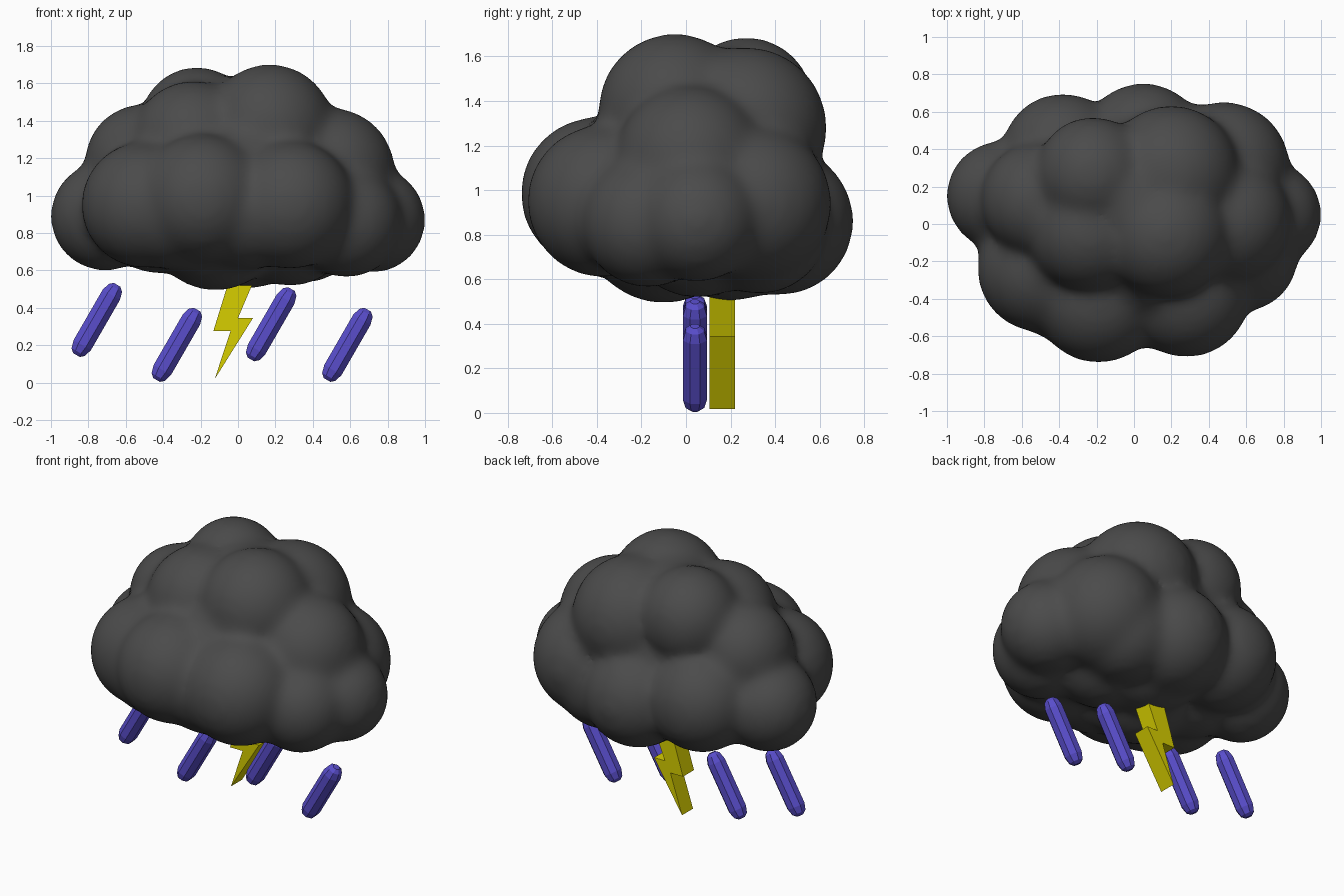
import bpy, bmesh, math
from mathutils import Matrix, Vector

if "Cube" in bpy.data.objects:
    bpy.data.objects.remove(bpy.data.objects["Cube"], do_unlink=True)


def material(name, rgb):
    m = bpy.data.materials.new(name)
    m.use_nodes = True
    m.diffuse_color = (*rgb, 1)
    m.node_tree.nodes["Principled BSDF"].inputs["Base Color"].default_value = (*rgb, 1)
    return m


def add_object(name, bm, mat):
    bmesh.ops.recalc_face_normals(bm, faces=bm.faces)
    mesh = bpy.data.meshes.new(name)
    bm.to_mesh(mesh)
    bm.free()
    mesh.materials.append(mat)
    ob = bpy.data.objects.new(name, mesh)
    bpy.context.collection.objects.link(ob)
    return ob


grey = material("storm grey", (0.07, 0.07, 0.07))
yellow = material("lightning yellow", (0.68, 0.62, 0.0))
blue = material("rain blue", (0.10, 0.075, 0.60))

# Cloud: overlapping puffs (x, y, z, radius) fused and softened
puffs = [
    # crown
    (0.17, -0.05, 1.36, 0.345), (0.20, 0.27, 1.28, 0.365),
    (-0.22, 0.27, 1.385, 0.305), (-0.24, -0.03, 1.28, 0.335),
    # shoulders
    (0.50, 0.02, 1.13, 0.34), (-0.51, 0.13, 1.18, 0.31),
    # ends
    (0.72, 0.05, 0.87, 0.285), (-0.71, 0.15, 0.89, 0.295),
    # front
    (-0.50, -0.24, 0.95, 0.34), (-0.19, -0.40, 0.985, 0.345),
    (0.28, -0.37, 0.95, 0.345), (0.58, -0.17, 0.86, 0.30),
    # back
    (0.05, 0.42, 0.86, 0.335), (-0.38, 0.37, 0.92, 0.33),
    (0.48, 0.30, 0.94, 0.355), (0.35, 0.33, 0.84, 0.31),
    # underside
    (-0.12, -0.10, 0.86, 0.37), (0.28, 0.05, 0.86, 0.345),
    (0.05, 0.20, 0.86, 0.36), (-0.42, 0.02, 0.90, 0.32),
    # core filling the creases
    (0.0, 0.10, 1.05, 0.47), (0.0, 0.12, 1.30, 0.345), (0.03, -0.18, 1.10, 0.32),
    (0.04, -0.33, 0.93, 0.33), (-0.35, -0.30, 0.94, 0.335),
]
bm = bmesh.new()
for x, y, z, r in puffs:
    bmesh.ops.create_icosphere(bm, subdivisions=4, radius=r,
                               matrix=Matrix.Translation((x, y, z)))
cloud = add_object("cloud", bm, grey)
remesh = cloud.modifiers.new("fuse", "REMESH")
remesh.mode = "VOXEL"
remesh.voxel_size = 0.025
remesh.use_smooth_shade = True
soften = cloud.modifiers.new("soften", "SMOOTH")
soften.factor = 0.5
soften.iterations = 30

# Raindrops: eight-sided slanted capsules
profile = [(0.022, -0.217), (0.045, -0.198), (0.058, -0.155),
           (0.058, 0.155), (0.045, 0.198), (0.022, 0.217)]
drops = [(-0.755, 0.335), (-0.327, 0.202), (0.177, 0.312), (0.585, 0.202)]
for i, (x, z) in enumerate(drops):
    bm = bmesh.new()
    rings = [[bm.verts.new((r * math.cos(a), r * math.sin(a), h))
              for a in [(k + 0.5) * math.tau / 8 for k in range(8)]]
             for r, h in profile]
    for low, high in zip(rings, rings[1:]):
        for k in range(8):
            n = (k + 1) % 8
            bm.faces.new((low[k], low[n], high[n], high[k]))
    bm.faces.new(rings[0])
    bm.faces.new(rings[-1])
    bmesh.ops.transform(bm, verts=bm.verts, matrix=Matrix.Translation((x, 0.04, z))
                        @ Matrix.Rotation(math.radians(30), 4, "Y"))
    add_object(f"raindrop_{i + 1}", bm, blue)

# Lightning bolt: extruded zigzag
outline = [(-0.05, 0.54), (0.083, 0.54), (0.0, 0.345), (0.08, 0.345),
           (-0.125, 0.018), (-0.04, 0.275), (-0.132, 0.275)]
bm = bmesh.new()
face = bm.faces.new([bm.verts.new((x, 0.105, z)) for x, z in outline])
side = bmesh.ops.extrude_face_region(bm, geom=[face])["geom"]
bmesh.ops.translate(bm, vec=Vector((0, 0.115, 0)),
                    verts=[v for v in side if isinstance(v, bmesh.types.BMVert)])
add_object("lightning_bolt", bm, yellow)
